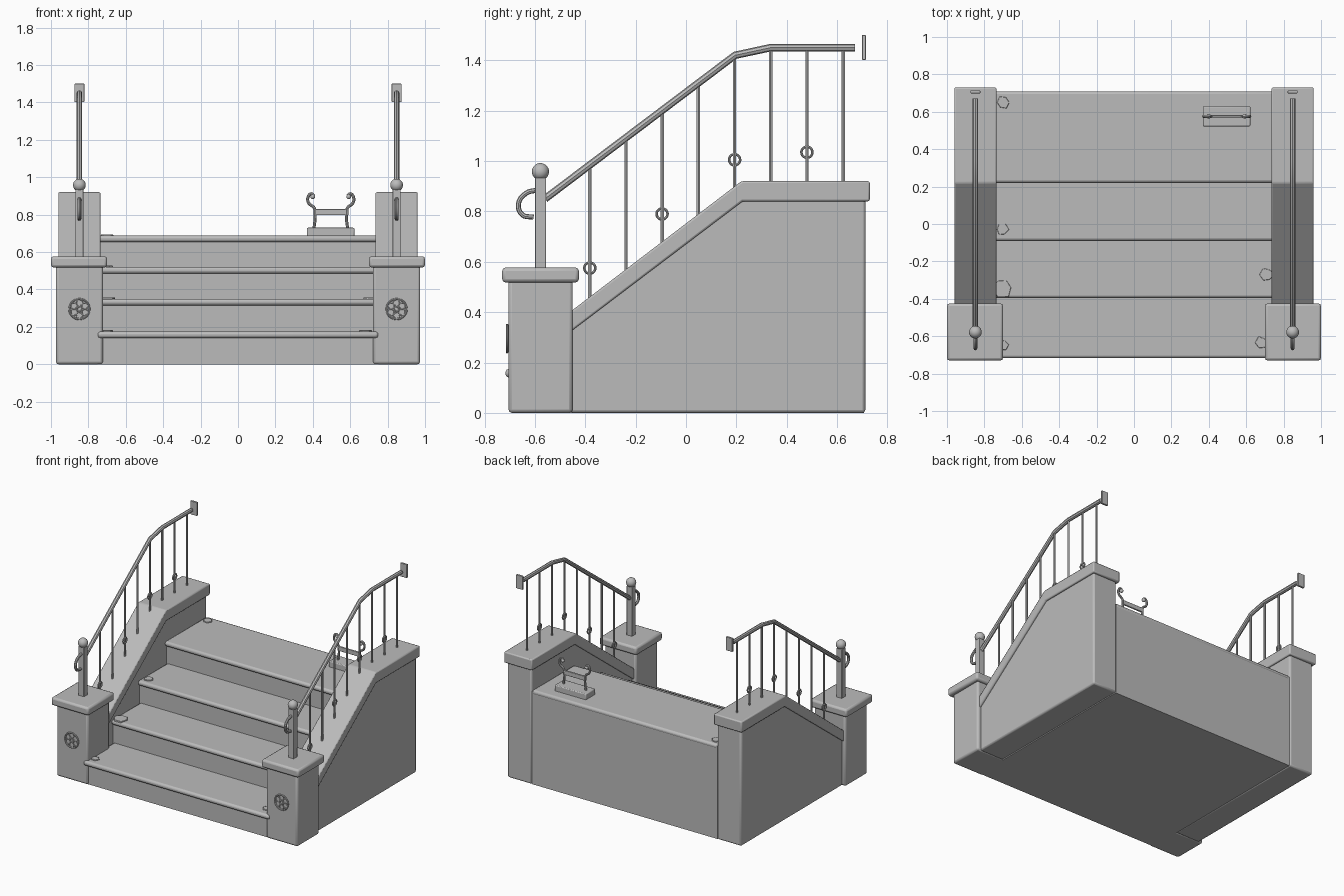
import bpy, bmesh, math, random
from mathutils import Vector

if "Cube" in bpy.data.objects:
    bpy.data.objects.remove(bpy.data.objects["Cube"])

random.seed(4)
stone = bpy.data.materials.new("stone_grey")
stone.diffuse_color = (0.5, 0.5, 0.5, 1)
stone.use_nodes = True
stone.node_tree.nodes["Principled BSDF"].inputs["Base Color"].default_value = stone.diffuse_color


def finish(ob, bevel=0.0, segments=2):
    """Material, optional rounded edges, smooth shading with sharp edges kept."""
    ob.data.materials.clear()
    ob.data.materials.append(stone)
    bpy.ops.object.select_all(action='DESELECT')
    ob.select_set(True)
    bpy.context.view_layer.objects.active = ob
    if bevel:
        mod = ob.modifiers.new("rounded", 'BEVEL')
        mod.width, mod.segments = bevel, segments
        mod.limit_method = 'ANGLE'
    if ob.type == 'MESH':
        bpy.ops.object.shade_smooth_by_angle(angle=math.radians(35))
    return ob


def link(name, bm):
    bmesh.ops.recalc_face_normals(bm, faces=bm.faces)
    me = bpy.data.meshes.new(name)
    bm.to_mesh(me)
    bm.free()
    ob = bpy.data.objects.new(name, me)
    bpy.context.collection.objects.link(ob)
    return ob


def box(name, x0, x1, y0, y1, z0, z1, bevel=0.0):
    bm = bmesh.new()
    bmesh.ops.create_cube(bm, size=1)
    for v in bm.verts:
        v.co = ((x0 + x1) / 2 + v.co.x * (x1 - x0),
                (y0 + y1) / 2 + v.co.y * (y1 - y0),
                (z0 + z1) / 2 + v.co.z * (z1 - z0))
    return finish(link(name, bm), bevel)


def prism(name, pts, axis, lo, hi, bevel=0.0):
    """Extrude a 2D profile along x (yz points) or z (xy points)."""
    bm = bmesh.new()
    at = (lambda a, b: (lo, a, b)) if axis == 'x' else (lambda a, b: (a, b, lo))
    face = bm.faces.new([bm.verts.new(at(a, b)) for a, b in pts])
    ext = bmesh.ops.extrude_face_region(bm, geom=[face])
    move = Vector((hi - lo, 0, 0)) if axis == 'x' else Vector((0, 0, hi - lo))
    bmesh.ops.translate(bm, vec=move, verts=[g for g in ext['geom'] if isinstance(g, bmesh.types.BMVert)])
    return finish(link(name, bm), bevel)


def tube(name, pts, radius, smooth=False, res=2):
    """Round bar along a path of 3D points."""
    cu = bpy.data.curves.new(name, 'CURVE')
    cu.dimensions, cu.bevel_depth, cu.bevel_resolution = '3D', radius, res
    cu.use_fill_caps = True
    cu.resolution_u = 5
    if smooth:
        sp = cu.splines.new('BEZIER')
        sp.bezier_points.add(len(pts) - 1)
        for p, co in zip(sp.bezier_points, pts):
            p.co = co
            p.handle_left_type = p.handle_right_type = 'AUTO'
    else:
        sp = cu.splines.new('POLY')
        sp.points.add(len(pts) - 1)
        for p, co in zip(sp.points, pts):
            p.co = (*co, 1)
    ob = bpy.data.objects.new(name, cu)
    bpy.context.collection.objects.link(ob)
    bpy.ops.object.select_all(action='DESELECT')
    ob.select_set(True)
    bpy.context.view_layer.objects.active = ob
    bpy.ops.object.convert(target='MESH')
    return finish(bpy.context.object)


def ring(name, loc, rot, major, minor, n=20):
    bpy.ops.mesh.primitive_torus_add(location=loc, rotation=rot, major_radius=major,
                                     minor_radius=minor, major_segments=n, minor_segments=8)
    bpy.context.object.name = name
    return finish(bpy.context.object)


def ball(name, loc, radius):
    bpy.ops.mesh.primitive_uv_sphere_add(location=loc, radius=radius, segments=24, ring_count=14)
    bpy.context.object.name = name
    return finish(bpy.context.object)


# Steps: one solid stepped body with a flat base, and rounded treads on it
fronts = [-0.717, -0.395, -0.09, 0.22]
tops = [0.175, 0.35, 0.52, 0.688]
backs = [-0.35, -0.04, 0.26, 0.708]
body = [(0.706, 0.0)]
z = 0.0
for f, t in zip(fronts, tops):
    body += [(f + 0.025, z), (f + 0.025, t - 0.01)]
    z = t - 0.01
body.append((0.706, z))
prism("step_body", body, 'x', -0.75, 0.75)
for i in range(4):
    box(f"tread_{i + 1}", -0.75, 0.75, fronts[i], backs[i], tops[i] - 0.035, tops[i], 0.014)

# Chipped stone patches on the treads
for x, y, r, step in [(-0.70, 0.65, 0.042, 3), (-0.705, -0.03, 0.034, 2), (-0.70, -0.34, 0.055, 1),
                      (-0.70, -0.645, 0.03, 0), (0.71, -0.27, 0.04, 1), (0.685, -0.635, 0.035, 0)]:
    pts = []
    for k in range(6):
        a, d = math.tau * k / 6, r * random.uniform(0.7, 1.15)
        pts.append((x + d * math.cos(a), y + d * math.sin(a)))
    prism("chipped_patch", pts, 'z', tops[step] - 0.01, tops[step] + 0.007, 0.003)

# Side profiles (y, z)
wall = [(-0.46, 0), (0.712, 0), (0.712, 0.86), (0.215, 0.86), (-0.46, 0.345)]
coping = [(-0.455, 0.325), (0.225, 0.84), (0.73, 0.84), (0.73, 0.92), (0.22, 0.92), (-0.455, 0.405)]
rail = [(-0.56, 0.85), (0.195, 1.42), (0.335, 1.45), (0.672, 1.45)]
scroll = [(-0.59, 0.885), (-0.635, 0.872), (-0.665, 0.83), (-0.65, 0.787), (-0.605, 0.777)]


def height(line, y):
    for (ya, za), (yb, zb) in zip(line, line[1:]):
        if ya <= y <= yb:
            return za + (zb - za) * (y - ya) / (yb - ya)
    return line[-1][1]


for s, side in ((-1, "left"), (1, "right")):
    def span(a, b):
        return sorted((s * a, s * b))
    c = s * 0.848

    # Flank wall and its sloping coping
    prism(f"{side}_wall", wall, 'x', *span(0.75, 0.945), 0.012)
    prism(f"{side}_coping", coping, 'x', *span(0.735, 0.961), 0.008)

    # Front pillar with cap
    box(f"{side}_pillar", *span(0.722, 0.974), -0.705, -0.45, 0, 0.53, 0.014)
    box(f"{side}_pillar_cap", *span(0.70, 1.0), -0.73, -0.425, 0.518, 0.577, 0.014)

    # Rosette on the pillar front
    turn = (math.pi / 2, 0, 0)
    ring(f"{side}_rosette_rim", (c, -0.71, 0.295), turn, 0.054, 0.005, 28)
    ring(f"{side}_rosette_hub", (c, -0.71, 0.295), turn, 0.013, 0.004)
    for k in range(6):
        a = math.tau * (k + 0.5) / 6
        ring(f"{side}_rosette_petal", (c + 0.034 * math.cos(a), -0.709, 0.295 + 0.034 * math.sin(a)),
             turn, 0.017, 0.003, 14)

    # Newel post with ball and scroll
    box(f"{side}_newel_post", c - 0.022, c + 0.022, -0.6, -0.556, 0.57, 0.935, 0.003)
    ball(f"{side}_newel_ball", (c, -0.578, 0.958), 0.034)
    tube(f"{side}_scroll", [(c, y, z) for y, z in scroll], 0.01, True)

    # Handrail, end plate and balusters
    tube(f"{side}_handrail", [(c, y, z) for y, z in rail], 0.015)
    box(f"{side}_rail_plate", c - 0.026, c + 0.026, 0.699, 0.714, 1.402, 1.5, 0.002)
    for k in range(8):
        y = -0.382 + k * 0.1437
        foot = height([coping[5], coping[4], coping[3]], y) - 0.01
        tube(f"{side}_baluster", [(c, y, foot), (c, y, height(rail, y))], 0.0075, res=1)
    for y, z in ((-0.382, 0.575), (-0.095, 0.79), (0.193, 1.005), (0.48, 1.035)):
        ring(f"{side}_baluster_ring", (c, y, z), (0, math.pi / 2, 0), 0.022, 0.005)

# Boot scraper on the top step
box("scraper_base", 0.368, 0.622, 0.522, 0.63, 0.68, 0.73, 0.006)
box("scraper_blade", 0.405, 0.59, 0.57, 0.582, 0.797, 0.83, 0.003)
curl = [(0.09, 0.725), (0.083, 0.8), (0.088, 0.835), (0.118, 0.862), (0.122, 0.892), (0.104, 0.912), (0.09, 0.9)]
for s in (-1, 1):
    tube("scraper_arm", [(0.496 + s * x, 0.576, z) for x, z in curl], 0.008, True)
    ball("scraper_curl_tip", (0.496 + s * 0.096, 0.576, 0.896), 0.013)
